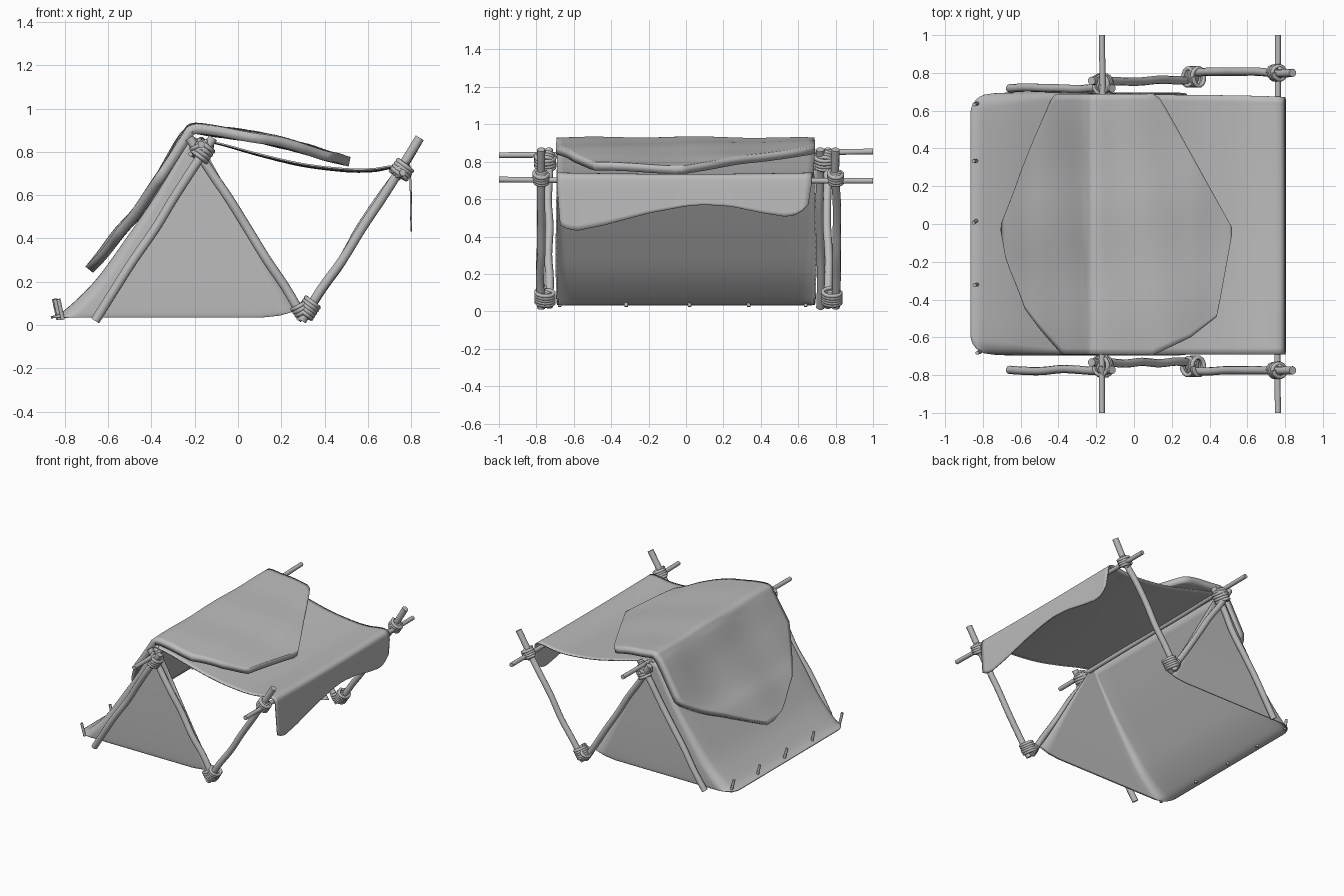
import bpy, bmesh, math, random
from mathutils import Vector

random.seed(4)
if "Cube" in bpy.data.objects:
    bpy.data.objects.remove(bpy.data.objects["Cube"])

grey = bpy.data.materials.new("plain grey")
grey.use_nodes = True
grey.diffuse_color = (0.5, 0.5, 0.5, 1)
grey.node_tree.nodes["Principled BSDF"].inputs["Base Color"].default_value = (0.5, 0.5, 0.5, 1)


def spline(pts, n):
    """Smooth path of n + 1 points through pts."""
    pts = [Vector(p) for p in pts]
    ext = [2 * pts[0] - pts[1]] + pts + [2 * pts[-1] - pts[-2]]
    out = []
    for k in range(n + 1):
        f = k / n * (len(pts) - 1)
        i = min(int(f), len(pts) - 2)
        t = f - i
        a, b, c, d = ext[i:i + 4]
        out.append(0.5 * (2 * b + (c - a) * t + (2 * a - 5 * b + 4 * c - d) * t * t
                          + (3 * b - a - 3 * c + d) * t ** 3))
    return out


def interp(table, x):
    """Linear lookup in a list of (x, value)."""
    for (x0, v0), (x1, v1) in zip(table, table[1:]):
        if x <= x1:
            return v0 + (v1 - v0) * max(0, (x - x0) / (x1 - x0))
    return table[-1][1]


def finish(ob, angle=50):
    bpy.ops.object.select_all(action="DESELECT")
    ob.select_set(True)
    bpy.context.view_layer.objects.active = ob
    bpy.ops.object.shade_smooth_by_angle(angle=math.radians(angle))
    return ob


def cloth(name, rows, thickness, offset=0):
    """Sheet through a grid of points, given thickness by a modifier."""
    bm = bmesh.new()
    grid = [[bm.verts.new(p) for p in row] for row in rows]
    for r0, r1 in zip(grid, grid[1:]):
        for j in range(len(r0) - 1):
            bm.faces.new((r0[j], r1[j], r1[j + 1], r0[j + 1]))
    me = bpy.data.meshes.new(name)
    bm.to_mesh(me)
    bm.free()
    me.materials.append(grey)
    ob = bpy.data.objects.new(name, me)
    bpy.context.collection.objects.link(ob)
    finish(ob)
    mod = ob.modifiers.new("thickness", "SOLIDIFY")
    mod.thickness, mod.offset = thickness, offset
    return ob


def tube(name, pts, radius, sides=2):
    """Round rod along a path, turned into a mesh."""
    cu = bpy.data.curves.new(name, "CURVE")
    cu.dimensions = "3D"
    cu.bevel_depth, cu.bevel_resolution, cu.use_fill_caps = radius, sides, True
    sp = cu.splines.new("POLY")
    sp.points.add(len(pts) - 1)
    for q, p in zip(sp.points, pts):
        q.co = (*p, 1)
    tmp = bpy.data.objects.new(name + "_path", cu)
    bpy.context.collection.objects.link(tmp)
    dg = bpy.context.evaluated_depsgraph_get()
    me = bpy.data.meshes.new_from_object(tmp.evaluated_get(dg))
    bpy.data.objects.remove(tmp)
    me.materials.clear()
    me.materials.append(grey)
    ob = bpy.data.objects.new(name, me)
    bpy.context.collection.objects.link(ob)
    return finish(ob)


def pole(name, a, b, radius, wobble=0.007):
    a, b = Vector(a), Vector(b)
    pts = [a.lerp(b, k / 6) for k in range(7)]
    for p in pts[1:-1]:
        p += Vector([random.uniform(-wobble, wobble) for _ in range(3)])
    tube(name, spline(pts, 24), radius, 3)


def lashing(name, centre, angle, length, r_side, r_y, turns=4):
    """Rope coil around an axis that lies in the x-z plane."""
    c = Vector(centre)
    d = Vector((math.cos(angle), 0, math.sin(angle)))
    n = Vector((-d.z, 0, d.x))
    pts = []
    for k in range(turns * 14 + 1):
        t = k / (turns * 14)
        w = t * turns * math.tau
        pts.append(c + d * (t - 0.5) * length + n * math.cos(w) * r_side
                   + Vector((0, math.sin(w) * r_y, 0)))
    tube(name, pts, 0.011)


# End frames: three poles and their rope lashings on each side
rise = math.atan2(0.85, 0.55)
for side, s, y_back, y_mid, y_front in (("right", -1, 0.772, 0.733, 0.775),
                                        ("left", 1, 0.718, 0.758, 0.80)):
    pole(side + "_back_leg", (-0.66, s * y_back, 0.02), (-0.115, s * y_back, 0.865), 0.022)
    pole(side + "_middle_leg", (0.305, s * y_mid, 0.025), (-0.225, s * y_mid, 0.865), 0.022)
    pole(side + "_front_leg", (0.295, s * y_front, 0.02), (0.84, s * y_front, 0.865), 0.022)
    y_top, y_foot = s * (y_back + y_mid) / 2, s * (y_mid + y_front) / 2
    lashing(side + "_ridge_lashing", (-0.165, y_top, 0.80), rise, 0.075, 0.040, 0.050)
    lashing(side + "_ridge_cross_lashing", (-0.165, y_top, 0.815), math.pi - rise, 0.05, 0.042, 0.048, 3)
    lashing(side + "_foot_lashing", (0.325, y_foot, 0.075), rise, 0.075, 0.036, 0.048, 5)
    lashing(side + "_foot_cross_lashing", (0.295, y_foot, 0.07), math.pi - rise, 0.05, 0.034, 0.046, 3)
    lashing(side + "_beam_lashing", (0.757, s * y_front, 0.715), rise, 0.06, 0.040, 0.036)
    lashing(side + "_beam_cross_lashing", (0.757, s * y_front, 0.712), math.pi - rise, 0.04, 0.036, 0.034, 3)

# Long horizontal beams
pole("ridge_beam", (-0.17, -1, 0.835), (-0.17, 1, 0.855), 0.016, 0.004)
pole("awning_beam", (0.762, -1, 0.705), (0.762, 1, 0.698), 0.016, 0.004)

# Tent body: back slope and both end walls, as stacked U-shaped rows
slope = spline([(-0.865, 0.035), (-0.80, 0.065), (-0.66, 0.20), (-0.52, 0.39),
                (-0.37, 0.61), (-0.215, 0.865)], 30)
rows = []
for k, (xb, z) in enumerate(slope):
    t = k / 30
    xf = 0.28 + (-0.185 - 0.28) * (z - 0.035) / 0.83
    r = min(0.01 + 0.09 * (1 - t), (xf - xb) * 0.45)
    half = 0.685 + 0.008 * math.sin(math.pi * t)
    end = [(xf + (xb + r - xf) * i / 12, -half) for i in range(12)]
    end += [(xb + r - r * math.sin(a), -half + r - r * math.cos(a))
            for a in (i * math.pi / 12 for i in range(7))]
    plan = end + [(xb, (half - r) * i / 6) for i in range(-5, 6)]
    plan += [(x, -y) for x, y in reversed(end)]
    rows.append([(x, y, z + 0.035 * (1 - t) * max(0, (x - 0.1) / 0.18) ** 2) for x, y in plan])
cloth("tent_body", rows, 0.008)

# Awning: sagging roof that drops over the beam into a wavy hem
hem = [(-0.69, 0.46), (-0.65, 0.44), (-0.6, 0.43), (-0.45, 0.46), (-0.2, 0.525), (0, 0.562),
       (0.1, 0.57), (0.25, 0.56), (0.42, 0.525), (0.55, 0.505), (0.62, 0.52), (0.67, 0.57)]
roof = spline([(-0.215, 0.865), (-0.08, 0.838), (0.1, 0.79), (0.3, 0.745), (0.5, 0.722),
               (0.62, 0.722), (0.70, 0.734), (0.76, 0.738), (0.79, 0.72), (0.797, 0.67)], 45)
rows = []
for k, (x, z) in enumerate(roof):
    t = k / 45
    span = [-0.69 + (1.38 - 0.02 * t) * j / 40 for j in range(41)]
    rows.append([(x, y, z - 0.012 * math.sin(math.pi * t) * math.cos(y * 2.2)) for y in span])
for k in range(1, 9):
    t = k / 8
    rows.append([(0.797 + 0.004 * t, y * (1 - 0.025 * t), z + (interp(hem, y) - z) * t)
                 for x, y, z in rows[45]])
cloth("awning", rows, 0.008)

# Thick hide draped over the ridge
low = [(-0.705, -0.04), (-0.68, -0.2), (-0.58, -0.45), (-0.5, -0.55), (-0.38, -0.69),
       (0.1, -0.695), (0.3, -0.60), (0.44, -0.49), (0.52, -0.05)]
high = [(-0.705, 0.0), (-0.6, 0.28), (-0.43, 0.685), (0.12, 0.69), (0.16, 0.63), (0.52, -0.02)]
drape = spline([(-0.705, 0.27), (-0.58, 0.425), (-0.48, 0.535), (-0.36, 0.72), (-0.26, 0.885),
                (-0.21, 0.928), (-0.1, 0.918), (0.1, 0.888), (0.3, 0.842), (0.42, 0.80),
                (0.52, 0.78)], 60)
rows = []
for x, z in drape:
    y0, y1 = interp(low, x), interp(high, x)
    row = []
    for j in range(41):
        y = y0 + (y1 - y0) * j / 40
        fold = 0.006 * math.sin(7 * y + 9 * x) * math.sin(11 * x - 4 * y + 1)
        row.append((x - (fold if x < -0.25 else 0), y, z + fold))
    rows.append(row)
cloth("hide_cover", rows, 0.045, -1)

# Ground stakes along the back edge
for i, (x, y) in enumerate([(-0.82, -0.675), (-0.835, -0.32), (-0.84, 0.02),
                            (-0.84, 0.335), (-0.835, 0.64)]):
    lean = random.uniform(-0.015, 0.015)
    tube(f"stake_{i + 1}", [Vector((x + 0.01, y, 0.025)), Vector((x - 0.01, y + lean, 0.12))], 0.01)
